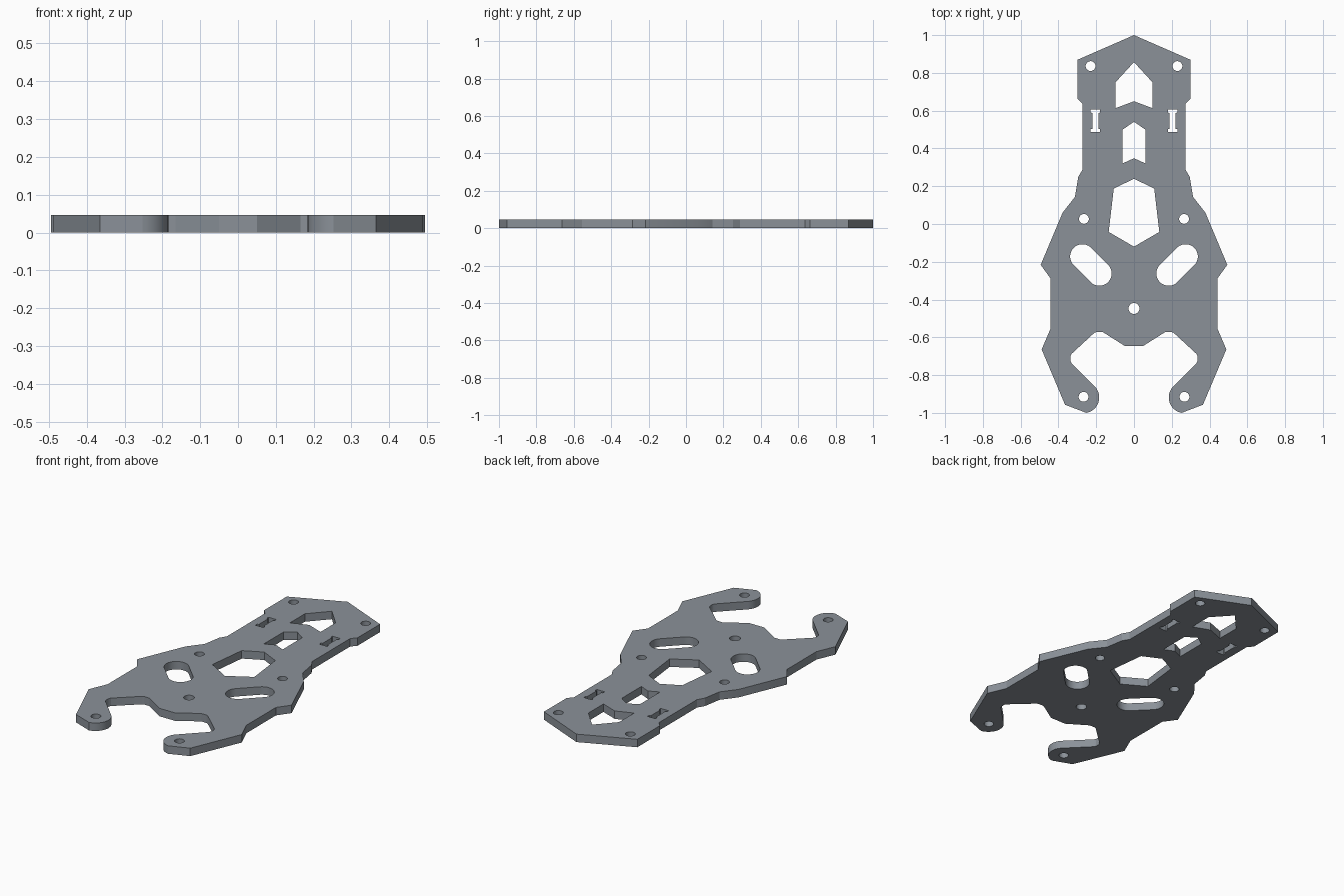
import bpy, bmesh
from math import sin, cos, radians, atan2, pi

if "Cube" in bpy.data.objects:
    bpy.data.objects.remove(bpy.data.objects["Cube"])

THICK = 0.046


def arc(cx, cy, r, a0, a1, n):
    return [(cx + r * cos(radians(a0 + (a1 - a0) * i / n)),
             cy + r * sin(radians(a0 + (a1 - a0) * i / n))) for i in range(n + 1)]


def circle(cx, cy, r, n=32):
    return arc(cx, cy, r, 0, 360, n)[:-1]


def flip(pts):
    return [(-x, y) for x, y in reversed(pts)]


def symmetric(half):
    # closes a right-hand half profile over x = 0
    return half + [p for p in flip(half) if abs(p[0]) > 1e-6]


def slot(x0, y0, x1, y1, r):
    a = atan2(y1 - y0, x1 - x0) * 180 / pi
    return arc(x1, y1, r, a - 90, a + 90, 14) + arc(x0, y0, r, a + 90, a + 270, 14)


# Outer outline, right half, nose to tail with rounded foot
foot = (0.267, -0.918)
outline = symmetric(
    [(0, 1), (0.298, 0.87), (0.298, 0.663), (0.272, 0.635), (0.272, 0.288),
     (0.295, 0.25), (0.313, 0.143), (0.378, 0.06), (0.494, -0.216),
     (0.443, -0.287), (0.443, -0.557), (0.489, -0.664), (0.365, -0.957)]
    + arc(*foot, 0.083, 260, 135, 18)
    + [(0.331, -0.736), (0.337, -0.724), (0.337, -0.7), (0.331, -0.688),
       (0.211, -0.577), (0.2, -0.572), (0.165, -0.572), (0.05, -0.645)])

# Central windows
windows = [symmetric(h) for h in (
    [(0, 0.857), (0.098, 0.75), (0.098, 0.613), (0, 0.65)],
    [(0, 0.541), (0.06, 0.5), (0.06, 0.321), (0, 0.348)],
    [(0, 0.24), (0.107, 0.187), (0.134, -0.042), (0, -0.12)])]

# Paired cut-outs: screw holes, rounded slots, strap slots
strap_q = [(0.016, 0.042), (0.025, 0.044), (0.025, 0.06)]
strap = symmetric(strap_q[::-1] + [(x, -y) for x, y in strap_q])
paired = [circle(0.23, 0.836, 0.026), circle(0.265, 0.027, 0.026),
          circle(0.267, -0.915, 0.026), slot(0.183, -0.262, 0.273, -0.172, 0.065),
          [(x + 0.204, y + 0.546) for x, y in strap]]
loops = [outline, circle(0, -0.447, 0.029)] + windows + paired + [flip(p) for p in paired]

# Extruded plate
curve = bpy.data.curves.new("frame_plate", 'CURVE')
curve.dimensions = '2D'
curve.fill_mode = 'BOTH'
curve.extrude = THICK / 2
for pts in loops:
    s = curve.splines.new('POLY')
    s.points.add(len(pts) - 1)
    for p, (x, y) in zip(s.points, pts):
        p.co = (x, y, 0, 1)
    s.use_cyclic_u = True
plate = bpy.data.objects.new("frame_plate", curve)
bpy.context.collection.objects.link(plate)
bpy.context.view_layer.objects.active = plate
plate.select_set(True)
bpy.ops.object.convert(target='MESH')
plate = bpy.context.object

# Weld caps to walls and rest on the ground
bm = bmesh.new()
bm.from_mesh(plate.data)
bmesh.ops.remove_doubles(bm, verts=bm.verts, dist=1e-5)
bmesh.ops.translate(bm, verts=bm.verts, vec=(0, 0, THICK / 2))
bmesh.ops.recalc_face_normals(bm, faces=bm.faces)
bm.to_mesh(plate.data)
bm.free()
bpy.ops.object.shade_smooth_by_angle(angle=radians(20))

# Dark slate colour
slate = bpy.data.materials.new("slate")
slate.diffuse_color = (0.256, 0.284, 0.317, 1)
slate.use_nodes = True
slate.node_tree.nodes["Principled BSDF"].inputs["Base Color"].default_value = slate.diffuse_color
plate.data.materials.clear()
plate.data.materials.append(slate)
for f in plate.data.polygons:
    f.material_index = 0
